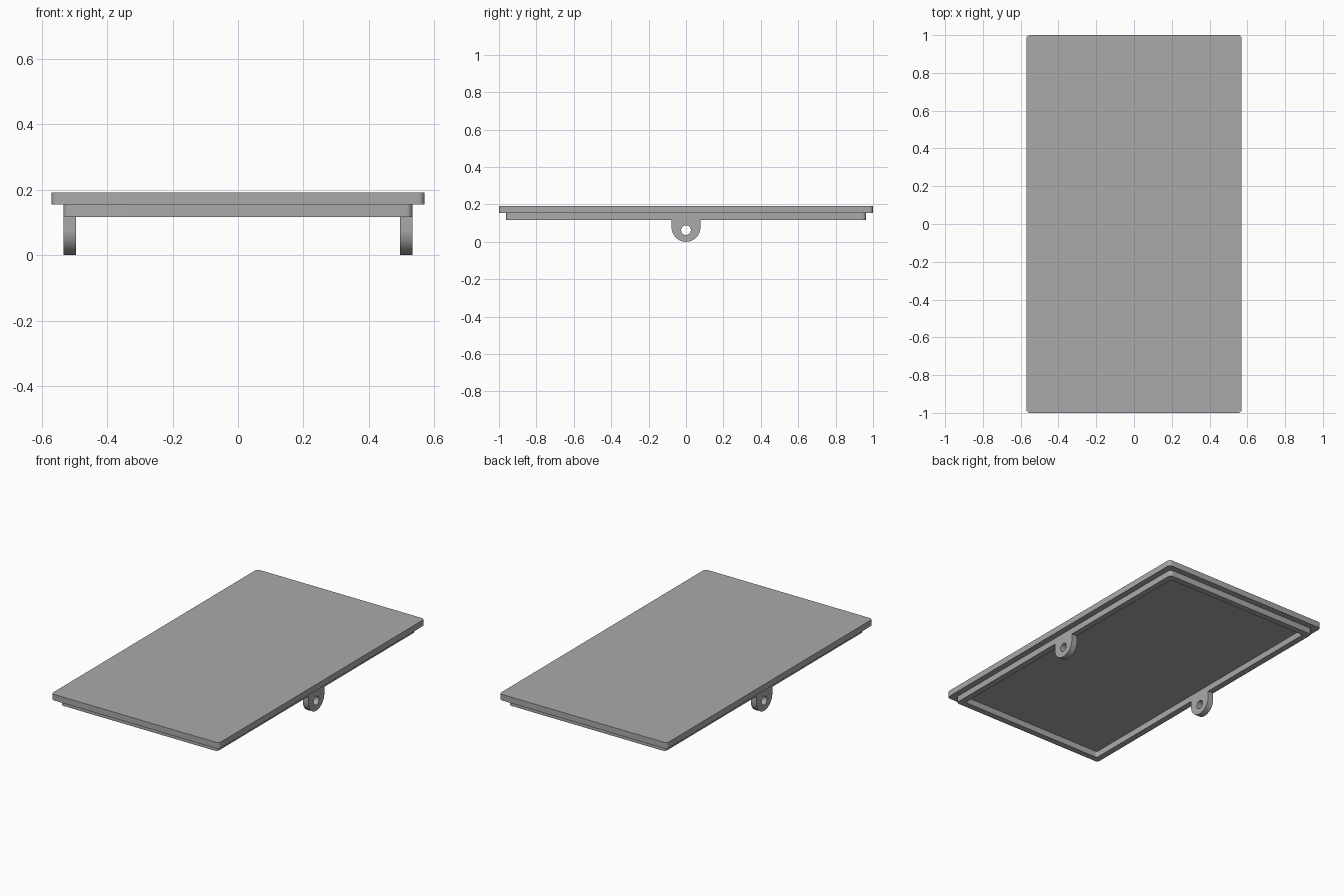
import bpy, bmesh, math
from mathutils import Matrix

if "Cube" in bpy.data.objects:
    bpy.data.objects.remove(bpy.data.objects["Cube"])

grey = bpy.data.materials.new("plain grey")
grey.diffuse_color = (0.4, 0.4, 0.4, 1)
grey.use_nodes = True
grey.node_tree.nodes["Principled BSDF"].inputs["Base Color"].default_value = grey.diffuse_color


def arc(cx, cy, r, a0, a1, n):
    """Points along an arc, angles in degrees."""
    return [(cx + r * math.cos(math.radians(a0 + (a1 - a0) * i / n)),
             cy + r * math.sin(math.radians(a0 + (a1 - a0) * i / n))) for i in range(n + 1)]


def rounded_rect(hx, hy, r):
    corners = [(1, 1, 0), (-1, 1, 90), (-1, -1, 180), (1, -1, 270)]
    return [p for sx, sy, a in corners
            for p in arc(sx * (hx - r), sy * (hy - r), r, a, a + 90, 8)]


def extruded(name, outlines, depth, matrix):
    """Solid from closed outlines; inner outlines become holes."""
    curve = bpy.data.curves.new(name, 'CURVE')
    curve.dimensions = '2D'
    curve.fill_mode = 'BOTH'
    curve.extrude = depth / 2
    for pts in outlines:
        s = curve.splines.new('POLY')
        s.points.add(len(pts) - 1)
        for p, (x, y) in zip(s.points, pts):
            p.co = (x, y, 0, 1)
        s.use_cyclic_u = True
    tmp = bpy.data.objects.new(name + "_profile", curve)
    bpy.context.collection.objects.link(tmp)
    bpy.context.view_layer.update()
    mesh = bpy.data.meshes.new_from_object(tmp.evaluated_get(bpy.context.evaluated_depsgraph_get()))
    bpy.data.objects.remove(tmp)
    bm = bmesh.new()
    bm.from_mesh(mesh)
    bmesh.ops.remove_doubles(bm, verts=bm.verts, dist=1e-5)
    bmesh.ops.transform(bm, matrix=matrix, verts=bm.verts)
    bmesh.ops.recalc_face_normals(bm, faces=bm.faces)
    bm.to_mesh(mesh)
    bm.free()
    mesh.materials.clear()
    mesh.materials.append(grey)
    ob = bpy.data.objects.new(name, mesh)
    bpy.context.collection.objects.link(ob)
    bpy.ops.object.select_all(action='DESELECT')
    ob.select_set(True)
    bpy.context.view_layer.objects.active = ob
    bpy.ops.object.shade_smooth_by_angle(angle=math.radians(30))
    return ob


# Flat top plate
extruded("top_plate", [rounded_rect(0.57, 1.0, 0.02)], 0.037,
         Matrix.Translation((0, 0, 0.1735)))

# Raised rim under the plate
extruded("under_rim", [rounded_rect(0.533, 0.962, 0.02), rounded_rect(0.495, 0.924, 0.012)],
         0.038, Matrix.Translation((0, 0, 0.136)))

# Hinge lugs: rounded tab with a pin hole, profile drawn in the y-z plane
R, TOP = 0.077, 0.117
tab = [(R, TOP), (-R, TOP)] + arc(0, R, R, 180, 360, 32)
hole = arc(0, 0.062, 0.026, 0, 360, 32)[:-1]
yz = Matrix(((0, 0, 1, 0.514), (1, 0, 0, 0), (0, 1, 0, 0), (0, 0, 0, 1)))
lugs = extruded("hinge_lugs", [tab, hole], 0.038, yz)
lugs.modifiers.new("mirror", 'MIRROR').use_axis = (True, False, False)
